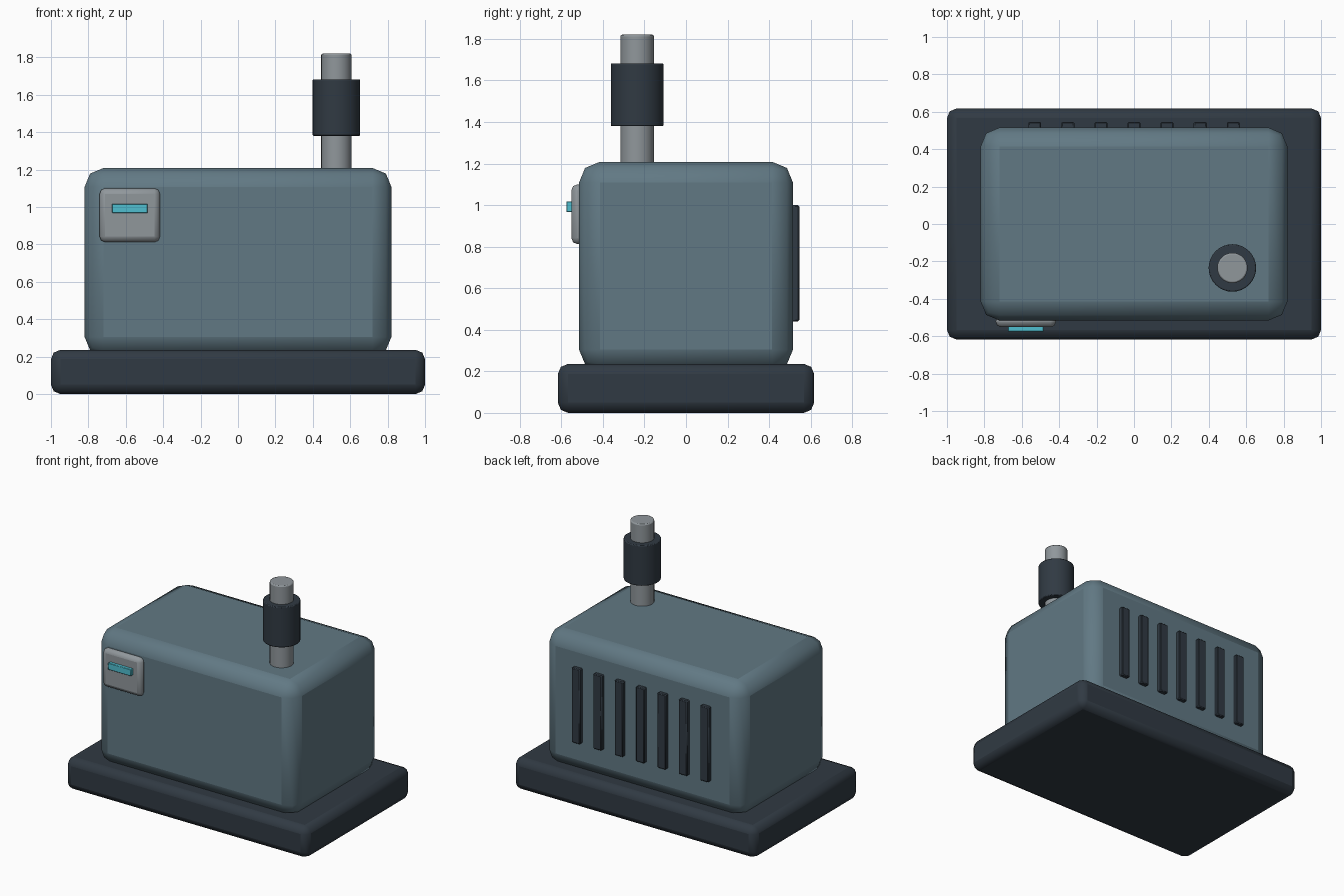
import bpy
from math import radians

if "Cube" in bpy.data.objects:
    bpy.data.objects.remove(bpy.data.objects["Cube"])


def material(name, rgb):
    m = bpy.data.materials.new(name)
    m.diffuse_color = (*rgb, 1)
    m.use_nodes = True
    m.node_tree.nodes["Principled BSDF"].inputs["Base Color"].default_value = m.diffuse_color
    return m


BLUE = material("blue_grey_paint", (0.12, 0.19, 0.23))
DARK = material("dark_metal", (0.03, 0.042, 0.056))
STEEL = material("steel", (0.28, 0.31, 0.33))
CYAN = material("cyan_light", (0.08, 0.52, 0.63))


def finish(obj, name, mat, bevel, segments):
    obj.name = name
    obj.data.materials.append(mat)
    if bevel:
        mod = obj.modifiers.new("rounded_edges", "BEVEL")
        mod.width = bevel
        mod.segments = segments
        mod.limit_method = "ANGLE"
        mod.angle_limit = radians(40)
    bpy.ops.object.shade_smooth_by_angle(angle=radians(50))
    return obj


def box(name, x, y, z, mat, bevel=0, segments=2):
    """Box from (min, max) ranges on each axis."""
    bpy.ops.mesh.primitive_cube_add(
        size=1, location=[(a + b) / 2 for a, b in (x, y, z)])
    obj = bpy.context.object
    obj.scale = [b - a for a, b in (x, y, z)]
    bpy.ops.object.transform_apply(location=False, rotation=False, scale=True)
    return finish(obj, name, mat, bevel, segments)


def cylinder(name, x, y, z, radius, mat, bevel):
    bpy.ops.mesh.primitive_cylinder_add(
        vertices=32, radius=radius, depth=z[1] - z[0],
        location=(x, y, (z[0] + z[1]) / 2))
    return finish(bpy.context.object, name, mat, bevel, 2)


# Plinth and housing
box("base", (-1, 1), (-0.617, 0.617), (0, 0.236), DARK, 0.05)
box("housing", (-0.82, 0.82), (-0.515, 0.515), (0.205, 1.208), BLUE, 0.1)

# Exhaust pipe with muffler collar
PIPE_X, PIPE_Y = 0.526, -0.235
cylinder("exhaust_pipe", PIPE_X, PIPE_Y, (1.15, 1.82), 0.081, STEEL, 0.008)
cylinder("muffler", PIPE_X, PIPE_Y, (1.38, 1.682), 0.127, DARK, 0.006)

# Control panel on the front with its display
box("control_panel", (-0.74, -0.417), (-0.552, -0.49), (0.812, 1.1), STEEL, 0.03)
box("display", (-0.673, -0.483), (-0.576, -0.545), (0.967, 1.017), CYAN, 0.003, 1)

# Row of vent slats on the back
for i in range(-3, 4):
    cx = i * 0.177
    box(f"vent_slat_{i + 4}", (cx - 0.035, cx + 0.035), (0.485, 0.545),
        (0.44, 1.0), DARK, 0.006, 1)
